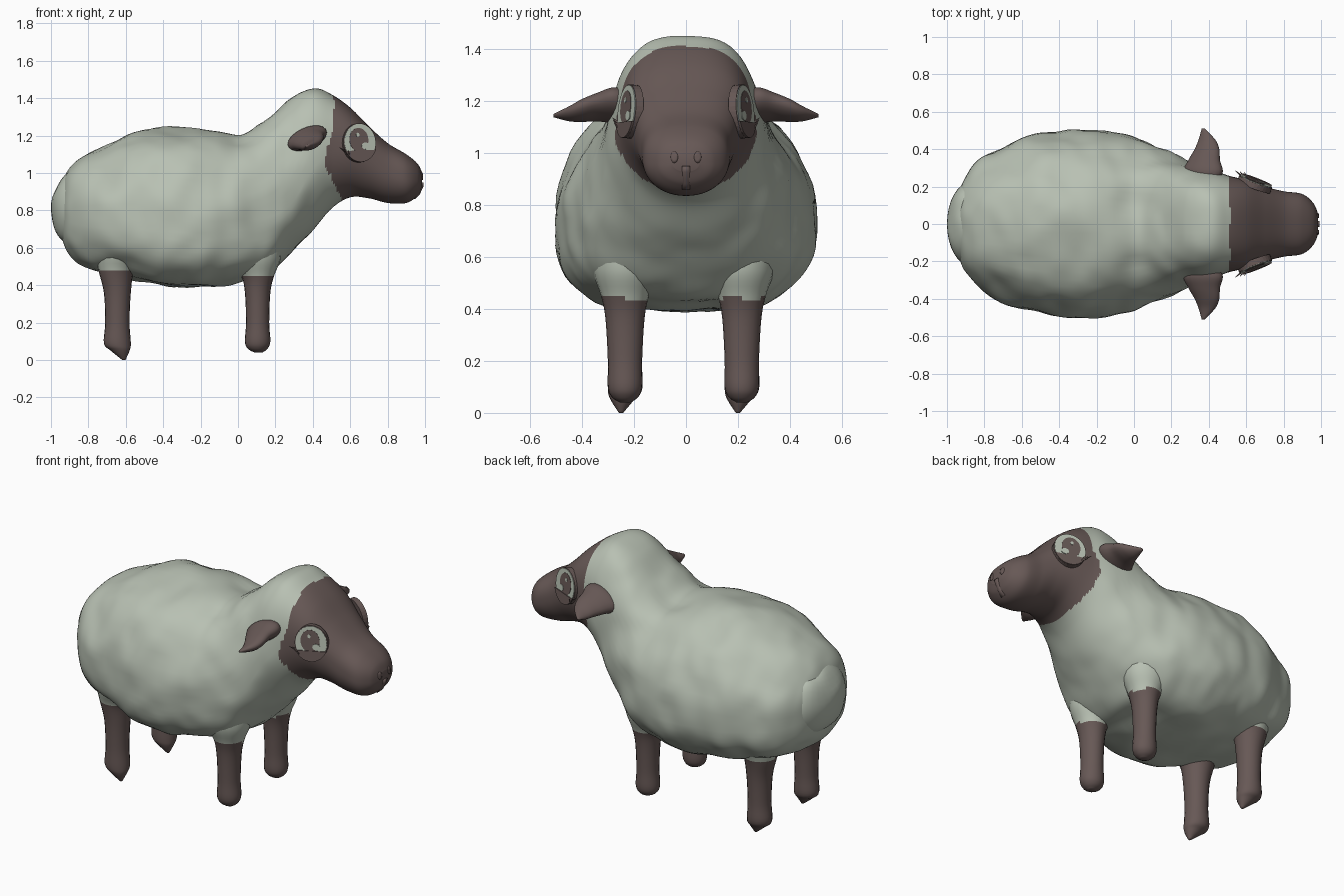
import bpy, bmesh, math
from mathutils import Matrix, Vector, noise
from mathutils.bvhtree import BVHTree

cube = bpy.data.objects.get("Cube")
if cube:
    bpy.data.objects.remove(cube, do_unlink=True)


def material(name, rgb):
    mat = bpy.data.materials.new(name)
    mat.use_nodes = True
    mat.diffuse_color = (*rgb, 1)
    mat.node_tree.nodes["Principled BSDF"].inputs["Base Color"].default_value = (*rgb, 1)
    return mat


WOOL = material("pale sage wool", (0.48, 0.53, 0.45))
SKIN = material("dark brown skin", (0.135, 0.098, 0.092))


def finish(name, bm, mats, smooth=True):
    bmesh.ops.recalc_face_normals(bm, faces=bm.faces)
    mesh = bpy.data.meshes.new(name)
    bm.to_mesh(mesh)
    bm.free()
    obj = bpy.data.objects.new(name, mesh)
    bpy.context.collection.objects.link(obj)
    for mat in mats:
        mesh.materials.append(mat)
    for poly in mesh.polygons:
        poly.use_smooth = smooth
    return obj


def skin_rings(rings):
    """Bridge closed rings of points and cap both ends."""
    bm = bmesh.new()
    loops = [[bm.verts.new(p) for p in ring] for ring in rings]
    n = len(loops[0])
    for a, b in zip(loops, loops[1:]):
        for i in range(n):
            j = (i + 1) % n
            bm.faces.new((a[i], a[j], b[j], b[i]))
    bm.faces.new(loops[0])
    bm.faces.new(loops[-1])
    return bm


def spline(rows, steps):
    """Smoothly interpolate rows of numbers."""
    out = []
    for i in range(len(rows) - 1):
        p0, p1 = rows[max(i - 1, 0)], rows[i]
        p2, p3 = rows[i + 1], rows[min(i + 2, len(rows) - 1)]
        for s in range(steps):
            t = s / steps
            out.append([b + t * ((c - a) + t * ((2 * a - 5 * b + 4 * c - d)
                        + t * (3 * b - a - 3 * c + d))) / 2
                        for a, b, c, d in zip(p0, p1, p2, p3)])
    return out + [list(rows[-1])]


def clamp(v):
    return min(1, max(0, v))


# Body and head: x, top, bottom, half width, height of the widest point
profile = [
    (-.955, .88, .7, .06, .78), (-.94, .95, .64, .16, .78), (-.9, 1.02, .565, .265, .77),
    (-.8, 1.1, .495, .365, .76), (-.6, 1.2, .445, .455, .75), (-.4, 1.235, .4, .495, .75),
    (-.2, 1.24, .39, .5, .74), (0, 1.2, .42, .46, .75), (.15, 1.29, .45, .4, .76),
    (.28, 1.4, .57, .34, .83), (.4, 1.455, .69, .295, 1.02), (.5, 1.42, .81, .26, 1.11),
    (.6, 1.35, .87, .235, 1.13), (.7, 1.25, .865, .2, 1.08), (.8, 1.16, .84, .175, 1.01),
    (.9, 1.1, .84, .16, .97), (.96, 1.05, .88, .11, .96), (.985, 1, .93, .05, .96),
]
SIDES = 72
rings = []
for x, top, bottom, half, mid in spline(profile, 11):
    ring = []
    for k in range(SIDES):
        a = math.tau * k / SIDES
        c, s = math.cos(a), math.sin(a)
        # squarer crown and belly, rounder back and jaw
        if s > 0:
            reach, e = top - mid, .95 - .17 * clamp(x * 3)
        else:
            reach, e = mid - bottom, .72 + .23 * clamp(x * 3)
        p = Vector((x, half * math.copysign(abs(c) ** e, c),
                    mid + reach * math.copysign(abs(s) ** e, s)))
        # lumpy fleece fading out towards the face
        lump = .024 * noise.noise(p * 5) + .007 * noise.noise(p * 10)
        centre = Vector((x, 0, mid))
        p += (p - centre).normalized() * lump * clamp((.5 - x) * 4) * clamp(half * 5)
        ring.append(p)
    rings.append(ring)
bm = skin_rings(rings)
for f in bm.faces:
    c = f.calc_center_median()
    edge = .51 - .04 * math.exp(-((c.z - 1.08) / .1) ** 2) + .4 * max(0, .97 - c.z)
    f.material_index = int(c.x > edge + .012 * noise.noise(c * 12))
bmesh.ops.recalc_face_normals(bm, faces=bm.faces)
surface = BVHTree.FromBMesh(bm)
finish("body_and_head", bm, [WOOL, SKIN])

# Tail
bm = bmesh.new()
bmesh.ops.create_uvsphere(bm, u_segments=32, v_segments=20, radius=1)
bm.transform(Matrix.Translation((-.87, 0, .81)) @ Matrix.Diagonal((.13, .225, .2, 1)))
for v in bm.verts:
    v.co.z += .03 * noise.noise(v.co * 7)
finish("tail", bm, [WOOL])


def tube(name, sections, axis, wool_height=9):
    """Loft ellipses (centre, radius, radius) facing z or y; wool above a height."""
    rings = []
    for cx, cy, cz, r1, r2 in spline(sections, 5):
        ring = []
        for k in range(20):
            c, s = math.cos(math.tau * k / 20), math.sin(math.tau * k / 20)
            # sideways lofts are tipped up towards the face
            off = (r1 * c, r2 * s, 0) if axis == "z" else (r1 * c, 0, r2 * s + .3 * r1 * c)
            ring.append(Vector((cx, cy, cz)) + Vector(off))
        rings.append(ring)
    bm = skin_rings(rings)
    for f in bm.faces:
        c = f.calc_center_median()
        f.material_index = int(c.z > wool_height + .02 * noise.noise(c * 15))
    return finish(name, bm, [SKIN, WOOL])


def decal(name, outline, lift):
    """Thin plate projected onto the nose from the front."""
    d = Vector((-1, 0, 0))
    bm = bmesh.new()
    centre = sum(outline, Vector()) / len(outline)

    def drop(p):
        hit = surface.ray_cast(p - d * 2, d)[0]
        return (hit or p) - d * lift

    loops = [[bm.verts.new(drop(centre.lerp(p, t))) for p in outline] for t in (.5, 1)]
    # rim sinks back to the surface
    loops.append([bm.verts.new(v.co + d * (lift + .004)) for v in loops[-1]])
    n = len(outline)
    for a, b in zip(loops, loops[1:]):
        for i in range(n):
            j = (i + 1) % n
            bm.faces.new((a[i], a[j], b[j], b[i]))
    bm.faces.new(loops[0])
    return finish(name, bm, [SKIN])


def oval(cx, cy, rx, ry, start=0, end=math.tau, n=32):
    return [Vector((cx + rx * math.cos(start + (end - start) * k / n),
                    cy + ry * math.sin(start + (end - start) * k / n), 0))
            for k in range(n)]


def plate(name, outline, frame, lift, depth, mat):
    """Flat plate facing along the frame's z."""
    bm = bmesh.new()
    face = bm.faces.new([bm.verts.new(p + Vector((0, 0, lift))) for p in outline])
    new = bmesh.ops.extrude_face_region(bm, geom=[face], use_keep_orig=True)["geom"]
    verts = [v for v in new if isinstance(v, bmesh.types.BMVert)]
    bmesh.ops.translate(bm, verts=verts, vec=(0, 0, -depth))
    bm.transform(frame)
    return finish(name, bm, [mat], smooth=False)


for side, label in ((1, "left"), (-1, "right")):
    y = .225 * side - .01
    # Legs with woolly tops
    tube(f"front_leg_{label}", [
        (.06, y, .68, .17, .13), (.09, y, .55, .14, .125), (.105, y, .45, .088, .092),
        (.105, y, .36, .068, .075), (.105, y, .2, .062, .066), (.105, y, .1, .068, .066),
        (.105, y, .06, .052, .05), (.11, y, .04, .02, .02)], "z", .445)
    tube(f"back_leg_{label}", [
        (-.6, y, .7, .16, .13), (-.625, y, .57, .135, .125), (-.65, y, .48, .096, .095),
        (-.645, y, .36, .072, .075), (-.645, y, .2, .065, .066), (-.645, y, .09, .072, .066),
        (-.63, y - .01, .05, .05, .045), (-.61, y - .015, 0, .008, .008)], "z", .48)

    # Ears
    tube(f"ear_{label}", [
        (.38, .22 * side, 1.18, .07, .06), (.37, .28 * side, 1.185, .105, .062),
        (.375, .34 * side, 1.178, .085, .05), (.39, .4 * side, 1.165, .066, .04),
        (.39, .45 * side, 1.152, .045, .026), (.37, .51 * side, 1.145, .008, .006)], "y")

    # Eyes: tilted outwards, with plates layered on a shallow socket
    normal = Vector((.36, .93 * side, .1)).normalized()
    across = Vector((.93, -.36 * side, 0)).normalized()
    up = across.cross(normal) * -side
    frame = Matrix((across, up, normal)).transposed().to_4x4()
    frame.translation = (.65, .225 * side, 1.162)
    for part, outline, lift, depth, mat in (
            ("eye_socket", oval(0, 0, .094, .104), .003, .032, SKIN),
            ("eye_white", oval(0, -.002, .089, .099), .006, .006, WOOL),
            ("iris", oval(-.006, -.015, .054, .064), .008, .004, SKIN),
            ("eye_glint", oval(.03, .018, .022, .018), .01, .004, WOOL),
            ("eye_small_glint", oval(-.012, -.042, .009, .011), .01, .004, WOOL),
            ("eyelid", oval(0, 0, .094, .104, .38, math.pi - .38), .012, .008, SKIN)):
        plate(f"{part}_{label}", outline, frame, lift, depth, mat)

    # Eyelashes
    for k in range(3):
        root = frame @ Vector((-.085 + .014 * k, .045 + .017 * k, 0))
        tip = root + Vector((-.03 + .01 * k, .025 * side, .02 + .008 * k))
        bm = bmesh.new()
        bmesh.ops.create_cone(bm, segments=6, radius1=.006, radius2=.001,
                              depth=(tip - root).length)
        turn = (tip - root).to_track_quat("Z", "Y").to_matrix().to_4x4()
        turn.translation = (root + tip) / 2
        bm.transform(turn)
        finish(f"eyelash_{k + 1}_{label}", bm, [SKIN])

    # Nostrils
    decal(f"nostril_{label}", [Vector((0, p.x, p.y))
                               for p in oval(.045 * side, .985, .014, .022)], .004)

# Mouth crease
decal("mouth_crease", [Vector((.95, py, pz)) for py, pz in
                       ((-.016, .86), (.016, .86), (.016, .95), (-.016, .95))], .008)
